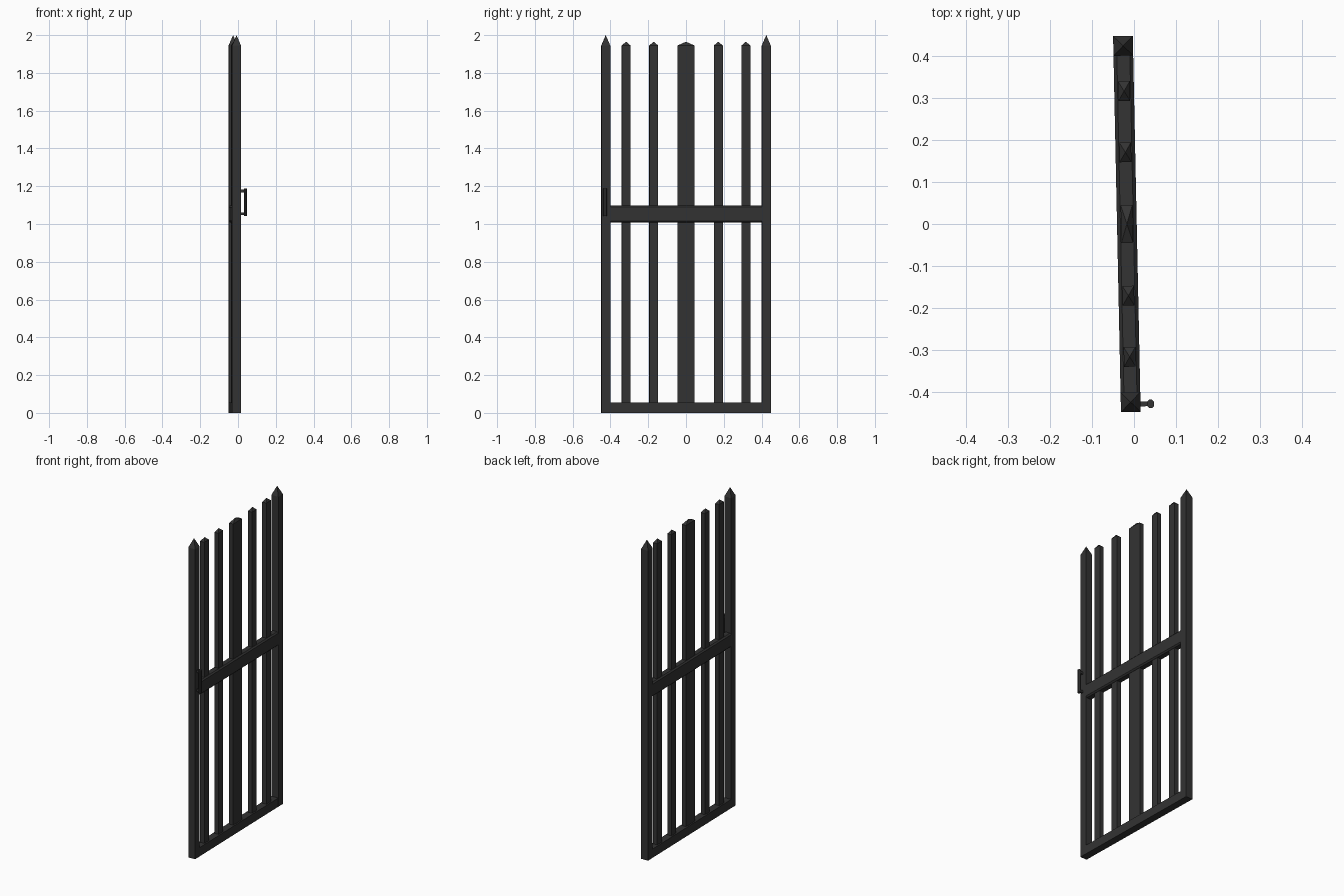
import bpy, bmesh, math
from mathutils import Matrix, Vector

old = bpy.data.objects.get("Cube")
if old:
    bpy.data.objects.remove(old)

iron = bpy.data.materials.new("dark_iron")
iron.use_nodes = True
colour = (0.033, 0.033, 0.033, 1)
iron.diffuse_color = colour
iron.node_tree.nodes["Principled BSDF"].inputs["Base Color"].default_value = colour

# The whole gate hangs slightly ajar
SWING = Matrix.Translation((-0.017, 0, 0)) @ Matrix.Rotation(math.radians(1.2), 4, 'Z')


def finish(name, bm):
    bmesh.ops.recalc_face_normals(bm, faces=bm.faces)
    mesh = bpy.data.meshes.new(name)
    bm.to_mesh(mesh)
    bm.free()
    mesh.materials.append(iron)
    obj = bpy.data.objects.new(name, mesh)
    obj.matrix_world = SWING
    bpy.context.collection.objects.link(obj)
    return obj


def block(name, size, centre, chamfer=0, axis=0, tip=0):
    """Box with optional chamfers along one axis and a pyramid tip."""
    bm = bmesh.new()
    bmesh.ops.create_cube(bm, size=1)
    bmesh.ops.scale(bm, vec=size, verts=bm.verts)
    bmesh.ops.translate(bm, vec=centre, verts=bm.verts)
    if chamfer:
        edges = [e for e in bm.edges
                 if abs(e.verts[0].co[axis] - e.verts[1].co[axis]) > 1e-4]
        bmesh.ops.bevel(bm, geom=edges, offset=chamfer, segments=1, affect='EDGES')
    if tip:
        bm.faces.ensure_lookup_table()
        top = max(bm.faces, key=lambda f: f.calc_center_median().z)
        poke = bmesh.ops.poke(bm, faces=[top])
        poke["verts"][0].co.z += tip
    return finish(name, bm)


def upright(name, y, width, depth, low, shoulder, tip):
    block(name, (depth, width, shoulder - low), (0, y, (low + shoulder) / 2), tip=tip)


# Posts and thinner bars, mirrored about the middle bar
for side, word in ((-1, "front"), (1, "back")):
    upright(word + "_post", side * 0.425, 0.047, 0.047, 0, 1.945, 0.055)
    upright(word + "_outer_bar", side * 0.317, 0.047, 0.028, 0.03, 1.945, 0.02)
    upright(word + "_inner_bar", side * 0.171, 0.047, 0.028, 0.03, 1.945, 0.02)
upright("middle_bar", 0, 0.09, 0.028, 0.03, 1.945, 0.02)

# Horizontal rails
block("bottom_rail", (0.046, 0.85, 0.055), (0, 0, 0.0275))
block("middle_rail", (0.047, 0.83, 0.088), (0, 0, 1.053), chamfer=0.008, axis=1)

# Pull handle on the front post: grip and two stems
block("handle_grip", (0.017, 0.02, 0.145), (0.0475, -0.43, 1.115), chamfer=0.005, axis=2)
for z, word in ((1.055, "lower"), (1.175, "upper")):
    block(word + "_handle_stem", (0.03, 0.011, 0.014), (0.03, -0.43, z))
